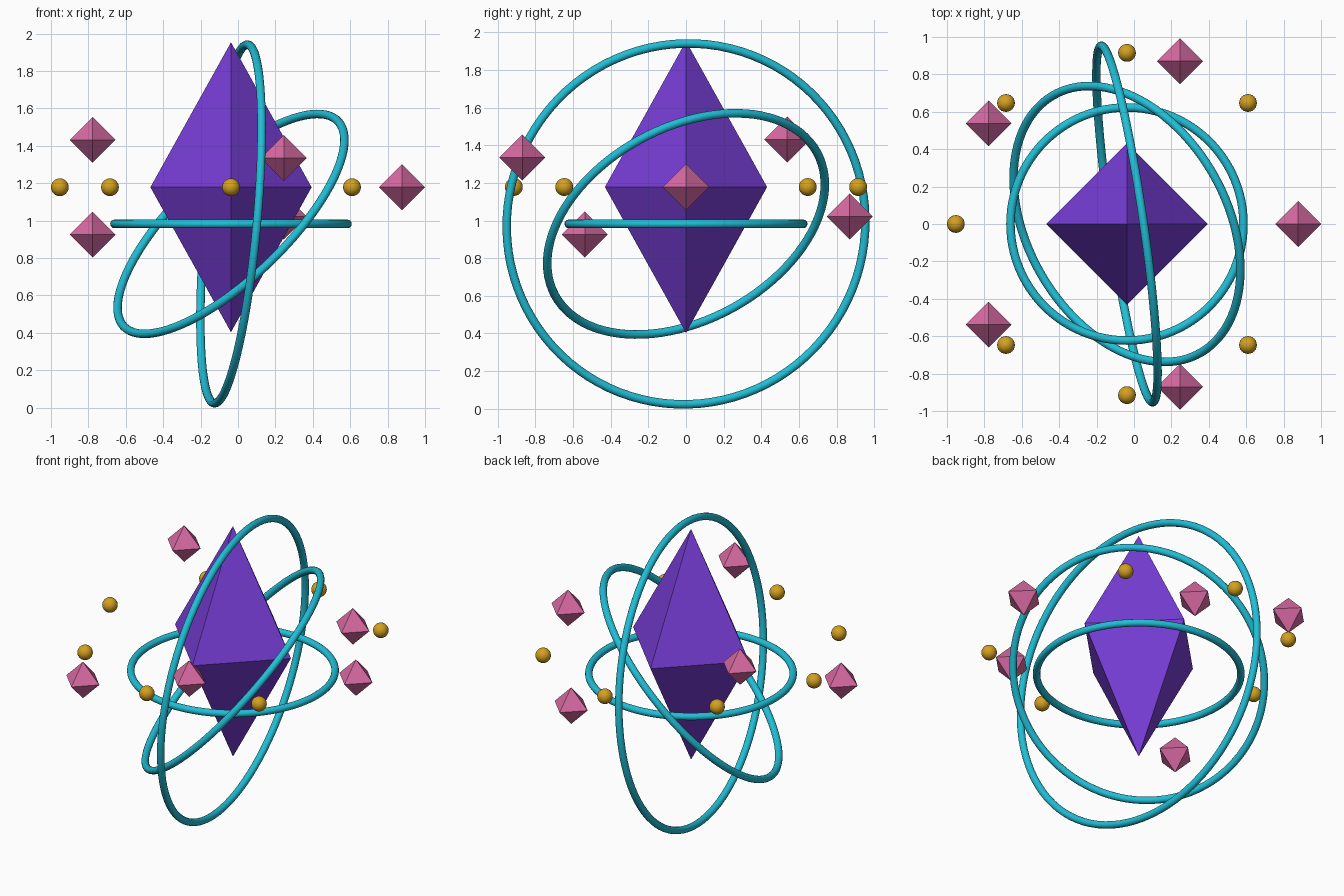
import bpy, math
from mathutils import Matrix

if "Cube" in bpy.data.objects:
    bpy.data.objects.remove(bpy.data.objects["Cube"])

CX = -0.0375      # shared vertical axis of the model
CORE_Z = 1.178    # height of crystal and orbits
RING_Z = 0.982    # height of ring centres
ORBIT = 0.915


def material(name, rgb):
    m = bpy.data.materials.new(name)
    lin = [(c / 255 / 12.92) if c < 10 else ((c / 255 + 0.055) / 1.055) ** 2.4 for c in rgb]
    m.diffuse_color = (*lin, 1)
    m.use_nodes = True
    m.node_tree.nodes["Principled BSDF"].inputs["Base Color"].default_value = m.diffuse_color
    return m


PURPLE = material("purple", (120, 62, 216))
PINK = material("pink", (216, 106, 162))
CYAN = material("cyan", (34, 190, 214))
GOLD = material("gold", (212, 160, 32))


def finish(name, mat, smooth):
    ob = bpy.context.object
    ob.name = name
    ob.data.materials.append(mat)
    if smooth:
        bpy.ops.object.shade_smooth()
    return ob


def bipyramid(name, loc, radius, half_height, mat):
    """Four-sided double pyramid with corners on the x and y axes."""
    r, h = radius, half_height
    verts = [(r, 0, 0), (0, r, 0), (-r, 0, 0), (0, -r, 0), (0, 0, h), (0, 0, -h)]
    faces = []
    for i in range(4):
        j = (i + 1) % 4
        faces += [(i, j, 4), (j, i, 5)]
    me = bpy.data.meshes.new(name)
    me.from_pydata(verts, [], faces)
    me.materials.append(mat)
    ob = bpy.data.objects.new(name, me)
    ob.location = loc
    bpy.context.collection.objects.link(ob)


# Central crystal
bipyramid("core_crystal", (CX, 0, CORE_Z), 0.431, 0.775, PURPLE)

# Three nested rings, each larger and tilted further
for i in range(3):
    bpy.ops.mesh.primitive_torus_add(major_radius=0.623 + 0.17 * i, minor_radius=0.0227,
                                     major_segments=96, minor_segments=16)
    ring = finish(f"ring_{i + 1}", CYAN, True)
    ring.matrix_world = (Matrix.Translation((CX, 0, RING_Z))
                         @ Matrix.Rotation(0.5 * i, 4, 'X')
                         @ Matrix.Rotation(-0.7 * i, 4, 'Y'))

# Five floating shards, bobbing above and below the orbit
for i in range(5):
    a = math.tau * i / 5
    bipyramid(f"shard_{i + 1}",
              (CX + ORBIT * math.cos(a), ORBIT * math.sin(a), CORE_Z - 0.266 * math.sin(2 * a)),
              0.1225, 0.1225, PINK)

# Eight orbiting beads (the first sits inside a shard)
for i in range(8):
    a = math.tau * i / 8
    bpy.ops.mesh.primitive_uv_sphere_add(
        segments=24, ring_count=12, radius=0.0475,
        location=(CX + ORBIT * math.cos(a), ORBIT * math.sin(a), CORE_Z))
    finish(f"bead_{i + 1}", GOLD, True)
